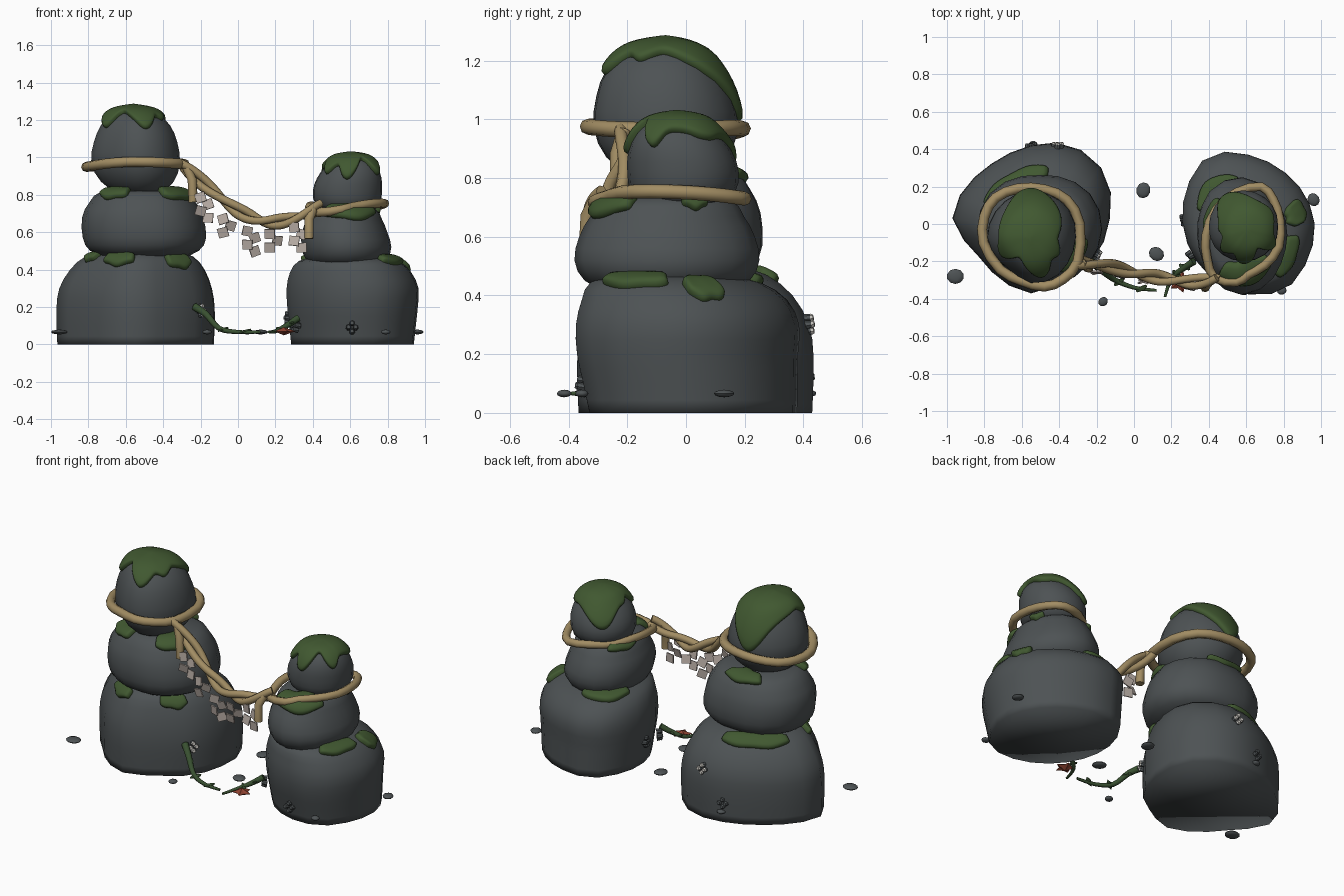
import bpy, bmesh, math, random
from mathutils import Vector, Matrix, Euler

if "Cube" in bpy.data.objects:
    bpy.data.objects.remove(bpy.data.objects["Cube"])

random.seed(4)


def material(name, rgb):
    m = bpy.data.materials.new(name)
    m.diffuse_color = (*rgb, 1)
    m.use_nodes = True
    m.node_tree.nodes["Principled BSDF"].inputs["Base Color"].default_value = m.diffuse_color
    return m


STONE = material("stone_grey", (0.075, 0.085, 0.089))
MOSS = material("moss_green", (0.052, 0.098, 0.030))
ROPE = material("straw_rope", (0.36, 0.265, 0.125))
PAPER = material("pale_paper", (0.46, 0.40, 0.36))
VINE = material("dark_vine", (0.04, 0.08, 0.03))
RED = material("rust_red", (0.27, 0.055, 0.03))
SHELL = material("pale_shell", (0.6, 0.58, 0.54))


def finish(name, bm, mat, angle=40):
    bmesh.ops.remove_doubles(bm, verts=bm.verts, dist=0.0005)
    bmesh.ops.recalc_face_normals(bm, faces=bm.faces)
    me = bpy.data.meshes.new(name)
    bm.to_mesh(me)
    bm.free()
    ob = bpy.data.objects.new(name, me)
    bpy.context.collection.objects.link(ob)
    me.materials.append(mat)
    bpy.ops.object.select_all(action='DESELECT')
    ob.select_set(True)
    bpy.context.view_layer.objects.active = ob
    bpy.ops.object.shade_smooth_by_angle(angle=math.radians(angle))
    return ob


def spline(vals, t, closed=False):
    """Smooth curve through numbers or vectors."""
    n, i = len(vals), math.floor(t)
    f = t - i
    pick = (lambda k: vals[k % n]) if closed else (lambda k: vals[min(max(k, 0), n - 1)])
    a, b, c, d = (pick(i + k) for k in (-1, 0, 1, 2))
    return b + (c - a) * (0.5 * f) + (a * 2 - b * 5 + c * 4 - d) * (0.5 * f * f) \
        + (b * 3 - a - c * 3 + d) * (0.5 * f ** 3)


def grid(name, rows, mat, closed, angle=40):
    bm = bmesh.new()
    vs = [[bm.verts.new(p) for p in r] for r in rows]
    n = len(rows[0])
    for r, s in zip(vs, vs[1:]):
        for j in range(n if closed else n - 1):
            k = (j + 1) % n
            bm.faces.new((r[j], r[k], s[k], s[j]))
    if closed:
        bm.faces.new(vs[0])
    return finish(name, bm, mat, angle)


class Boulder:
    """Radii every 30 degrees, plus layers of (height, scale, x shift, y shift)."""
    def __init__(self, name, centre, radii, layers):
        self.c, self.radii, self.layers = centre, radii, [Vector(l) for l in layers]
        self.top = len(layers) - 1
        rows = [[self.at(j * 18, i / 2) for j in range(20)] for i in range(self.top * 2)]
        rows.append([self.at(0, self.top)] * 20)
        grid(name, rows, STONE, True, 120)

    def at(self, deg, t):
        z, s, dx, dy = spline(self.layers, t)
        r = spline(self.radii, deg / 30, True) * max(s, 0.0)
        a = math.radians(deg)
        return Vector((self.c[0] + dx + r * math.cos(a), self.c[1] + dy + r * math.sin(a), max(z, 0)))


def thicken(ob, thick):
    m = ob.modifiers.new("thickness", 'SOLIDIFY')
    m.thickness, m.offset = thick, 0
    m = ob.modifiers.new("rounding", 'SUBSURF')
    m.levels = m.render_levels = 1


def moss_cap(name, rock, depth):
    """Lower edge of the cap given every 15 degrees."""
    rows = [[rock.at(j * 7.5, rock.top - (rock.top - spline(depth, j / 2, True)) * i / 6)
             for j in range(49)] for i in range(7)]
    thicken(grid(name, rows, MOSS, False), 0.045)


def moss_patch(name, rock, a0, a1, t0, t1):
    n, rows = 9, []
    for i in range(4):
        row = []
        for j in range(n):
            u = j / (n - 1)
            half = 0.5 * (t1 - t0) * (0.5 + 0.5 * math.sin(math.pi * u)) * (1 + 0.15 * math.sin(u * 11 + a0))
            row.append(rock.at(a0 + (a1 - a0) * u, (t0 + t1) / 2 + half * (i / 1.5 - 1)))
        rows.append(row)
    thicken(grid(name, rows, MOSS, False), 0.05)


def tube(name, pts, radius, mat, closed=False, taper=False):
    if closed:
        pts = [Vector(p) for p in pts]
        pts = [spline(pts, i / 2, True) for i in range(len(pts) * 2)]
    cu = bpy.data.curves.new(name, 'CURVE')
    cu.dimensions, cu.bevel_depth, cu.bevel_resolution, cu.use_fill_caps = '3D', radius, 2, True
    sp = cu.splines.new('POLY')
    sp.points.add(len(pts) - 1)
    for i, p in enumerate(pts):
        sp.points[i].co = (*p, 1)
        sp.points[i].radius = 1 - 0.7 * i / len(pts) if taper else 1
    sp.use_cyclic_u = closed
    ob = bpy.data.objects.new(name, cu)
    bpy.context.collection.objects.link(ob)
    cu.materials.append(mat)
    bpy.ops.object.select_all(action='DESELECT')
    ob.select_set(True)
    bpy.context.view_layer.objects.active = ob
    bpy.ops.object.convert(target='MESH')
    bpy.ops.object.shade_smooth_by_angle(angle=math.radians(50))


def smooth_path(pts, steps):
    pts = [Vector(p) for p in pts]
    return [spline(pts, i / steps) for i in range((len(pts) - 1) * steps + 1)]


# Left stack of stones
base_a = Boulder("left_base_stone", (-.55, .03),
                 [.42, .46, .445, .39, .36, .38, .42, .35, .36, .40, .37, .40],
                 [(0, .99, 0, 0), (.1, 1, 0, 0), (.2, 1, 0, 0), (.3, .965, 0, 0), (.4, .85, .01, -.01),
                  (.47, .68, .02, -.03), (.5, .4, .03, -.03), (.5, 0, .03, -.03)])
mid_a = Boulder("left_middle_stone", (-.5, -.03),
                [.33, .33, .31, .29, .31, .33, .33, .32, .3, .29, .31, .32],
                [(.45, 0, 0, 0), (.46, .55, 0, 0), (.5, .88, 0, 0), (.57, 1, 0, 0), (.68, .98, -.01, 0),
                 (.76, .86, -.01, 0), (.82, .65, -.01, 0), (.83, 0, -.01, 0)])
head_a = Boulder("left_top_stone", (-.55, -.07),
                 [.24, .25, .25, .25, .24, .235, .235, .215, .21, .245, .25, .24],
                 [(.79, 0, .02, 0), (.805, .45, .02, 0), (.87, .82, .01, 0), (.97, 1, 0, 0), (1.08, .94, 0, -.005),
                  (1.17, .78, 0, -.01), (1.24, .5, -.01, -.005), (1.265, 0, -.01, 0)])

# Right stack of stones
base_b = Boulder("right_base_stone", (.61, 0),
                 [.355, .34, .34, .37, .42, .38, .35, .34, .35, .375, .40, .37],
                 [(0, .93, 0, .02), (.1, .96, 0, .01), (.2, .99, 0, 0), (.3, 1, 0, 0), (.385, .92, -.01, -.01),
                  (.445, .76, -.02, -.04), (.47, .45, -.02, -.05), (.47, 0, -.02, -.05)])
mid_b = Boulder("right_middle_stone", (.58, -.06),
                [.24, .25, .28, .31, .30, .26, .24, .25, .29, .32, .29, .25],
                [(.41, 0, 0, 0), (.415, .6, 0, 0), (.45, .89, 0, 0), (.52, 1, 0, 0), (.6, .95, -.01, 0),
                 (.67, .83, -.01, 0), (.73, .65, -.01, 0), (.74, 0, -.01, 0)])
head_b = Boulder("right_top_stone", (.585, -.01),
                 [.185, .19, .19, .19, .19, .185, .185, .19, .19, .19, .19, .19],
                 [(.69, 0, 0, 0), (.7, .6, 0, 0), (.75, .93, 0, 0), (.82, 1, 0, 0), (.89, .93, .01, -.01),
                  (.95, .75, .02, -.02), (.995, .48, .02, -.02), (1.01, 0, .02, -.02)])

# Moss caps with hanging lobes, and the patches along the seams
moss_cap("left_moss_cap", head_a, [5.7, 5.5, 5.2, 4.8, 4.3, 3.7, 3.1, 3.5, 4.3, 4.8, 5.1, 5.3,
                                   5.4, 5.0, 4.8, 5.4, 5.9, 5.8, 5.3, 4.7, 5.1, 5.6, 5.3, 5.5])
moss_cap("right_moss_cap", head_b, [5.1, 5.0, 4.7, 4.6, 4.7, 4.6, 4.2, 3.6, 3.2, 3.4, 4.2, 4.7,
                                    4.8, 5.3, 4.7, 4.2, 5.2, 4.2, 3.8, 5.0, 5.8, 4.8, 4.1, 5.0])
PATCHES = [("left_waist", base_a, [(228, 266, 4.2, 5.4), (302, 332, 4.0, 5.3), (75, 160, 4.4, 5.5),
                                   (192, 208, 4.5, 5.3)]),
           ("left_neck", mid_a, [(205, 250, 5.2, 6.4), (295, 350, 5.1, 6.4), (60, 125, 5.4, 6.4)]),
           ("right_waist", base_b, [(306, 356, 4.6, 5.7), (5, 30, 3.9, 5.4), (95, 155, 4.8, 5.7)]),
           ("right_neck", mid_b, [(240, 322, 4.9, 6.5), (15, 42, 5.3, 6.3), (120, 175, 5.3, 6.3)])]
for where, rock, spans in PATCHES:
    for i, s in enumerate(spans):
        moss_patch(f"{where}_moss_{i}", rock, *s)

# Rope rings
tube("left_rope_ring", [(-.62, .19, .965), (-.48, .185, .97), (-.36, .13, .97), (-.29, 0, .965), (-.30, -.2, .965),
                        (-.38, -.295, .97), (-.48, -.335, .975), (-.6, -.305, .975), (-.715, -.245, .965),
                        (-.805, -.1, .95), (-.80, .04, .95), (-.74, .14, .955)], .027, ROPE, True)
tube("right_rope_ring", [(.68, .20, .73), (.55, .17, .735), (.44, .08, .735), (.385, -.06, .74), (.39, -.18, .725),
                         (.43, -.29, .705), (.55, -.31, .72), (.61, -.27, .735), (.70, -.22, .75), (.775, -.12, .755),
                         (.78, .02, .75), (.745, .13, .74)], .024, ROPE, True)

# Two loosely twisted strands between the stacks
path = smooth_path([(-.31, -.2, .97), (-.16, -.22, .84), (0, -.26, .715), (.15, -.29, .655),
                    (.3, -.31, .675), (.45, -.29, .735)], 8)
for k in range(2):
    pts = []
    for i, p in enumerate(path):
        d = (path[min(i + 1, len(path) - 1)] - path[max(i - 1, 0)]).normalized()
        side = d.cross(Vector((0, 0, 1))).normalized()
        a = i * 0.28 + k * math.pi
        pts.append(p + (side * math.cos(a) + side.cross(d) * math.sin(a)) * .021)
    tube(f"hanging_rope_strand_{k}", pts, .022, ROPE)
tube("left_rope_end", [(-.28, -.21, .96), (-.245, -.235, .88), (-.24, -.235, .76)], .025, ROPE)
tube("right_rope_end", [(.40, -.31, .72), (.38, -.335, .67), (.38, -.34, .565)], .025, ROPE)

# Folded paper streamers: staggered thin squares
for g, (x, y, z, n) in enumerate([(-.18, -.25, .785, 4), (-.06, -.27, .67, 3), (.07, -.3, .605, 4),
                                  (.19, -.31, .59, 3), (.32, -.335, .625, 4)]):
    bm = bmesh.new()
    for i in range(n):
        side = (i % 2) * 2 - 1
        rot = Euler((random.uniform(-.3, .3), random.uniform(-.4, .4), random.uniform(-.5, .5))).to_matrix().to_4x4()
        at = Matrix.Translation((x + side * .02, y + side * .008, z - i * .036))
        bmesh.ops.create_cube(bm, size=1, matrix=at @ rot @ Matrix.Diagonal((.055, .008, .052, 1)))
    finish(f"paper_streamer_{g}", bm, PAPER, 20)

# Vine trailing between the base stones
tube("left_vine", smooth_path([(-.23, -.2, .2), (-.17, -.25, .16), (-.1, -.3, .085), (0, -.34, .066),
                               (.12, -.355, .066)], 4), .022, VINE, taper=True)
tube("right_vine", smooth_path([(.32, -.2, .14), (.26, -.24, .1), (.2, -.29, .07), (.165, -.39, .066)], 4),
     .02, VINE, taper=True)
for i, (x, y, z, a) in enumerate([(-.16, -.25, .15, 2.6), (-.08, -.31, .08, .6), (.23, -.27, .08, 2.4),
                                  (.27, -.23, .11, -.4), (.04, -.345, .07, .5)]):
    bm = bmesh.new()
    bmesh.ops.create_icosphere(bm, subdivisions=1, radius=1, matrix=Matrix.Translation((x, y, z))
                               @ Euler((.2, -.3, a)).to_matrix().to_4x4() @ Matrix.Diagonal((.04, .015, .008, 1)))
    finish(f"vine_leaf_{i}", bm, VINE)

# Red star on the ground
bm = bmesh.new()
rim = [bm.verts.new((.245 + r * math.cos(i * math.pi / 5), -.31 + r * math.sin(i * math.pi / 5), .07))
       for i in range(10) for r in [.06 if i % 2 == 0 else .035]]
for z in (.092, .048):
    tip = bm.verts.new((.245, -.31, z))
    for i in range(10):
        bm.faces.new((rim[i], rim[(i + 1) % 10], tip))
finish("red_star", bm, RED, 20)

# Flat pebbles
for i, (x, y, r) in enumerate([(-.955, -.28, .046), (.05, .18, .043), (.12, -.16, .042), (-.165, -.415, .027),
                               (.96, .13, .036), (.79, -.355, .026), (-.54, .415, .03)]):
    bm = bmesh.new()
    bmesh.ops.create_icosphere(bm, subdivisions=2, radius=1, matrix=Matrix.Translation((x, y, .066))
                               @ Matrix.Rotation(i * 1.3, 4, 'Z') @ Matrix.Diagonal((r, r * .88, .013, 1)))
    finish(f"pebble_{i}", bm, STONE)

# Barnacle clusters: stubby cones, pale-tipped on two of them
CLUSTERS = [(-.2, -.165, .18, -35, SHELL), (.31, -.17, .1, 210, STONE), (.61, -.352, .09, 270, STONE),
            (-.41, .415, .3, 80, SHELL), (-.55, .412, .12, 90, STONE), (.27, .02, .14, 180, STONE)]
for c, (x, y, z, deg, tip) in enumerate(CLUSTERS):
    a = math.radians(deg)
    out = Vector((math.cos(a), math.sin(a), .15))
    turn = out.to_track_quat('Z', 'Y').to_matrix().to_4x4()
    bm, bt = bmesh.new(), bmesh.new()
    for i in range(4):
        off = Matrix.Translation((.019 * math.cos(i * 1.57), .022 * math.sin(i * 1.57), .004 * (i % 3)))
        place = Matrix.Translation((x, y, z)) @ turn @ off
        bmesh.ops.create_cone(bm, cap_ends=True, segments=7, radius1=.016, radius2=.012, depth=.026, matrix=place)
        bmesh.ops.create_cone(bt, cap_ends=True, segments=7, radius1=.0145, radius2=.01, depth=.009,
                              matrix=place @ Matrix.Translation((0, 0, .014)))
    finish(f"barnacles_{c}", bm, STONE)
    finish(f"barnacle_tips_{c}", bt, tip)
